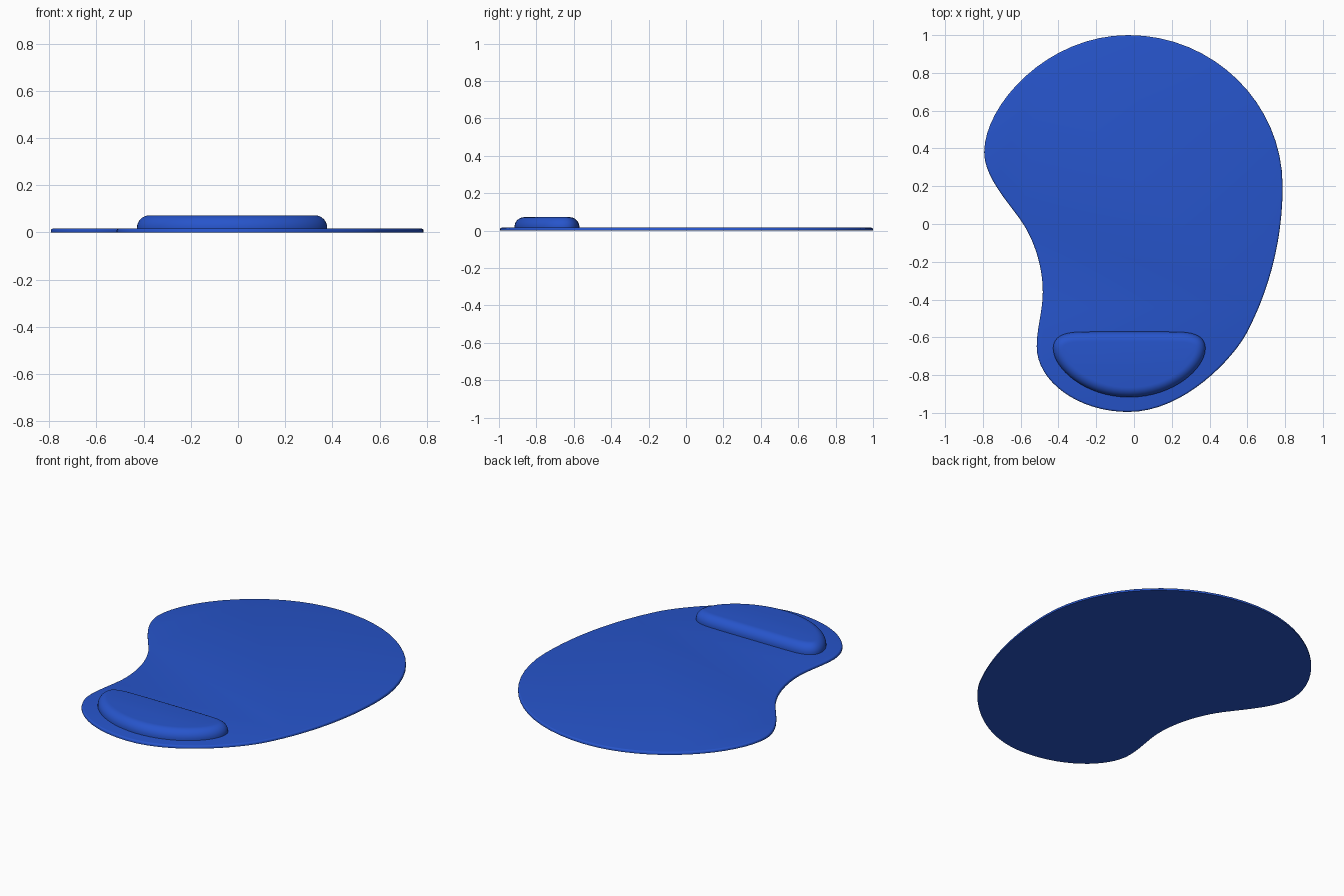
import bpy, bmesh, math
from mathutils import Vector
from mathutils.geometry import interpolate_bezier

if "Cube" in bpy.data.objects:
    bpy.data.objects.remove(bpy.data.objects["Cube"])

blue = bpy.data.materials.new("blue_fabric")
blue.diffuse_color = (0.02, 0.09, 0.60, 1)
blue.use_nodes = True
blue.node_tree.nodes["Principled BSDF"].inputs["Base Color"].default_value = blue.diffuse_color


def outline(nodes, steps):
    """Closed clockwise Bezier loop; node = (x, y, angle, handle in, handle out)."""
    pts = []
    for a, b in zip(nodes, nodes[1:] + nodes[:1]):
        da = Vector((math.cos(math.radians(a[2])), math.sin(math.radians(a[2]))))
        db = Vector((math.cos(math.radians(b[2])), math.sin(math.radians(b[2]))))
        p, q = Vector(a[:2]), Vector(b[:2])
        seg = interpolate_bezier(p, p + da * a[4], q - db * b[3], q, steps + 1)
        pts += [Vector(v[:2]) for v in seg[:-1]]
    return pts


def rounded_slab(name, pts, z0, z1, inset, height, segs):
    """Slab whose upper edge is rounded over by a quarter ellipse."""
    n = len(pts)
    inward = []
    for i in range(n):
        t = (pts[(i + 1) % n] - pts[i - 1]).normalized()
        inward.append(Vector((t.y, -t.x)))
    profile = [(0, z0)]
    for k in range(segs + 1):
        a = math.pi / 2 * k / segs
        profile.append((inset * (1 - math.cos(a)), z1 - height + height * math.sin(a)))
    bm = bmesh.new()
    rings = []
    for d, z in profile:
        rings.append([bm.verts.new((*(p + m * d), z)) for p, m in zip(pts, inward)])
    for lo, hi in zip(rings, rings[1:]):
        for i in range(n):
            j = (i + 1) % n
            bm.faces.new((lo[i], lo[j], hi[j], hi[i]))
    bm.faces.new(rings[0])
    bm.faces.new(rings[-1])
    bmesh.ops.recalc_face_normals(bm, faces=bm.faces)
    me = bpy.data.meshes.new(name)
    bm.to_mesh(me)
    bm.free()
    me.materials.append(blue)
    ob = bpy.data.objects.new(name, me)
    bpy.context.collection.objects.link(ob)
    bpy.ops.object.select_all(action='DESELECT')
    ob.select_set(True)
    bpy.context.view_layer.objects.active = ob
    bpy.ops.object.shade_smooth_by_angle(angle=math.radians(35))
    return ob


# Thin kidney-shaped mat
mat_nodes = [
    (-0.03, 1.0, 0, 0.43, 0.45),
    (0.787, 0.20, -90, 0.44, 0.27),
    (0.595, -0.58, -118, 0.27, 0.14),
    (-0.03, -0.995, 180, 0.30, 0.27),
    (-0.515, -0.65, 90, 0.18, 0.10),
    (-0.483, -0.36, 90, 0.10, 0.13),
    (-0.60, 0.02, 125, 0.13, 0.12),
    (-0.793, 0.38, 90, 0.13, 0.25),
]
rounded_slab("mat", outline(mat_nodes, 16), 0, 0.016, 0.010, 0.010, 4)

# Raised cushioned wrist rest
rest_nodes = [
    (-0.025, -0.57, 0, 0.12, 0.12),
    (0.25, -0.572, -2, 0.08, 0.08),
    (0.378, -0.66, -90, 0.06, 0.10),
    (-0.025, -0.917, 180, 0.24, 0.24),
    (-0.428, -0.66, 90, 0.10, 0.06),
    (-0.30, -0.572, 2, 0.08, 0.08),
]
rounded_slab("wrist_rest", outline(rest_nodes, 16), 0.012, 0.072, 0.052, 0.052, 8)
